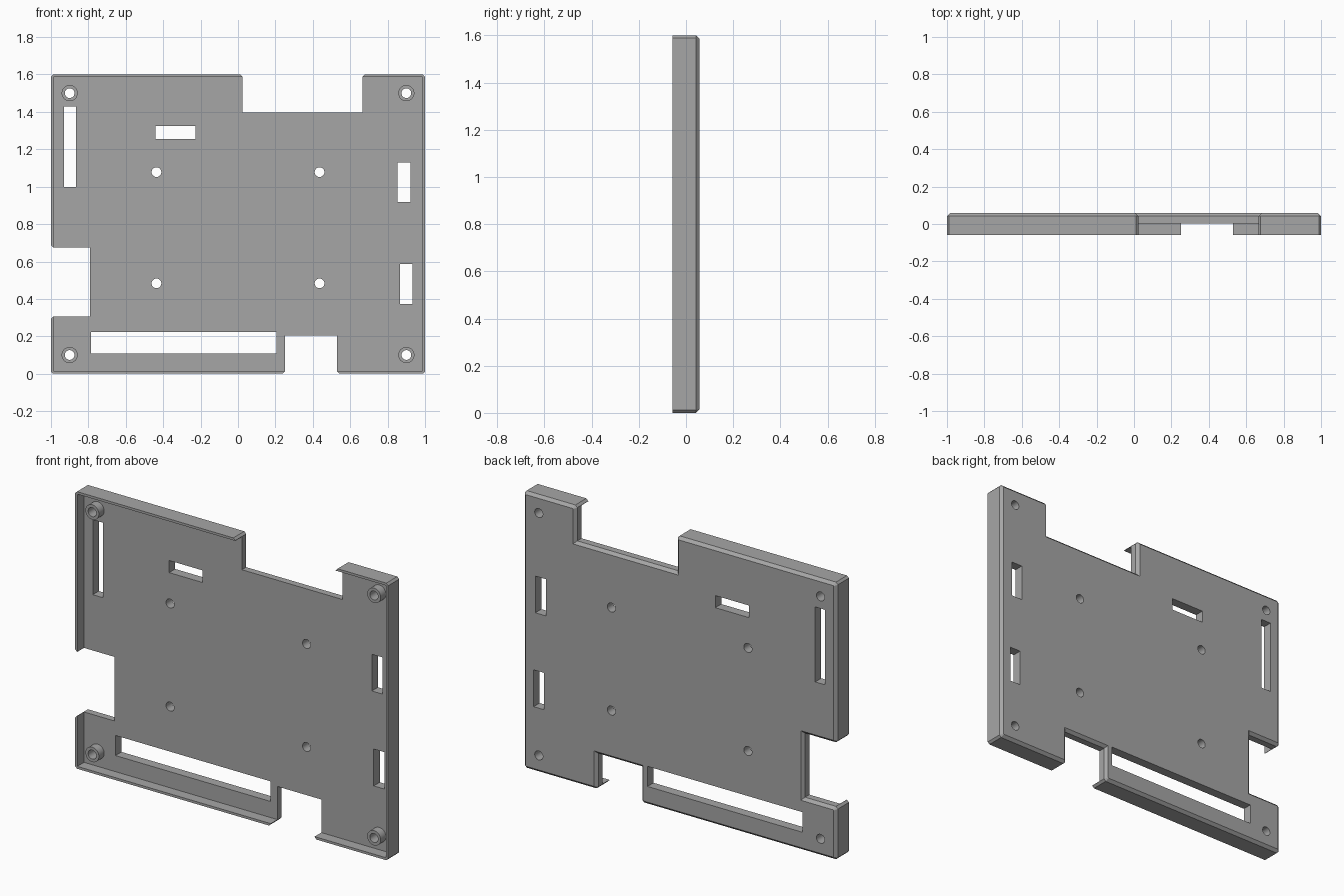
import bpy, bmesh, math
from mathutils import Matrix, Vector

cube = bpy.data.objects.get("Cube")
if cube:
    bpy.data.objects.remove(cube, do_unlink=True)

FRONT, FLOOR, BACK = -0.058, 0.003, 0.058
WIDTH, HEIGHT, WALL = 1.0, 1.6, 0.014
CORNER, EDGE = 0.012, 0.016

grey = bpy.data.materials.new("plain grey")
grey.use_nodes = True
colour = (0.38, 0.38, 0.38, 1)
grey.diffuse_color = colour
grey.node_tree.nodes["Principled BSDF"].inputs["Base Color"].default_value = colour


def make_object(name, bm):
    bmesh.ops.recalc_face_normals(bm, faces=bm.faces)
    mesh = bpy.data.meshes.new(name)
    bm.to_mesh(mesh)
    bm.free()
    obj = bpy.data.objects.new(name, mesh)
    mesh.materials.append(grey)
    bpy.context.collection.objects.link(obj)
    return obj


def add_box(bm, x0, x1, y0, y1, z0, z1):
    centre = Vector((x0 + x1, y0 + y1, z0 + z1)) / 2
    scale = Matrix.Diagonal((x1 - x0, y1 - y0, z1 - z0, 1))
    bmesh.ops.create_cube(bm, size=1, matrix=Matrix.Translation(centre) @ scale)


def add_rod(bm, x, z, radius, y0, y1):
    place = Matrix.Translation((x, (y0 + y1) / 2, z)) @ Matrix.Rotation(math.pi / 2, 4, "X")
    bmesh.ops.create_cone(bm, cap_ends=True, segments=32, radius1=radius,
                          radius2=radius, depth=y1 - y0, matrix=place)


def cut(target, bm):
    cutter = make_object("cutter", bm)
    cutter.hide_render = True
    mod = target.modifiers.new("cut", "BOOLEAN")
    mod.operation = "DIFFERENCE"
    mod.solver = "EXACT"
    mod.object = cutter
    bpy.context.view_layer.objects.active = target
    bpy.ops.object.modifier_apply(modifier=mod.name)
    bpy.data.objects.remove(cutter, do_unlink=True)


# Outline of the tray with its three open notches, counter-clockwise
outline = [Vector(p) for p in [
    (-WIDTH, 0), (0.25, 0), (0.25, 0.205), (0.53, 0.205), (0.53, 0), (WIDTH, 0),
    (WIDTH, HEIGHT), (0.665, HEIGHT), (0.665, 1.396), (0.023, 1.396), (0.023, HEIGHT),
    (-WIDTH, HEIGHT), (-WIDTH, 0.675), (-0.79, 0.675), (-0.79, 0.305), (-WIDTH, 0.305)]]

# Trim the outward corners
points = []
for i, p in enumerate(outline):
    before = (outline[i - 1] - p).normalized()
    after = (outline[(i + 1) % len(outline)] - p).normalized()
    if after.cross(before) > 0:
        points += [p + before * CORNER, p + after * CORNER]
    else:
        points.append(p)

# Solid tray body with a chamfered back rim
bm = bmesh.new()
face = bm.faces.new([bm.verts.new((p.x, FRONT, p.y)) for p in points])
extruded = bmesh.ops.extrude_face_region(bm, geom=[face], use_keep_orig=True)
moved = [g for g in extruded["geom"] if isinstance(g, bmesh.types.BMVert)]
bmesh.ops.translate(bm, verts=moved, vec=(0, BACK - FRONT, 0))
rim = [e for e in bm.edges if all(v.co.y > 0 for v in e.verts)]
bmesh.ops.bevel(bm, geom=rim, offset=EDGE, offset_type="OFFSET", segments=1,
                affect="EDGES", clamp_overlap=False)
tray = make_object("tray", bm)

# Hollow the front, leaving thin rim walls
bm = bmesh.new()
add_box(bm, WALL - WIDTH, WIDTH - WALL, -0.2, FLOOR, WALL, HEIGHT - WALL)
cut(tray, bm)

# Slots and round holes through the floor
slots = [(-0.93, -0.866, 0.997, 1.43), (-0.442, -0.228, 1.255, 1.325),
         (0.853, 0.922, 0.918, 1.13), (0.865, 0.933, 0.373, 0.586),
         (-0.785, 0.205, 0.107, 0.223)]
corners = [(x, z) for x in (-0.9, 0.9) for z in (0.1, 1.5)]
bm = bmesh.new()
for x0, x1, z0, z1 in slots:
    add_box(bm, x0, x1, -0.2, 0.2, z0, z1)
for x, z in corners + [(x, z) for x in (-0.436, 0.436) for z in (0.483, 1.078)]:
    add_rod(bm, x, z, 0.026, -0.2, 0.2)
cut(tray, bm)

# Hollow screw posts in the corners
posts = []
for x, z in corners:
    bm = bmesh.new()
    add_rod(bm, x, z, 0.043, -0.045, FLOOR + 0.002)
    post = make_object("screw_post", bm)
    bm = bmesh.new()
    add_rod(bm, x, z, 0.026, -0.2, 0.2)
    cut(post, bm)
    posts.append(post)

# Smooth the round walls only
bpy.ops.object.select_all(action="DESELECT")
for obj in [tray] + posts:
    obj.select_set(True)
bpy.context.view_layer.objects.active = tray
bpy.ops.object.shade_smooth_by_angle(angle=math.radians(25))
